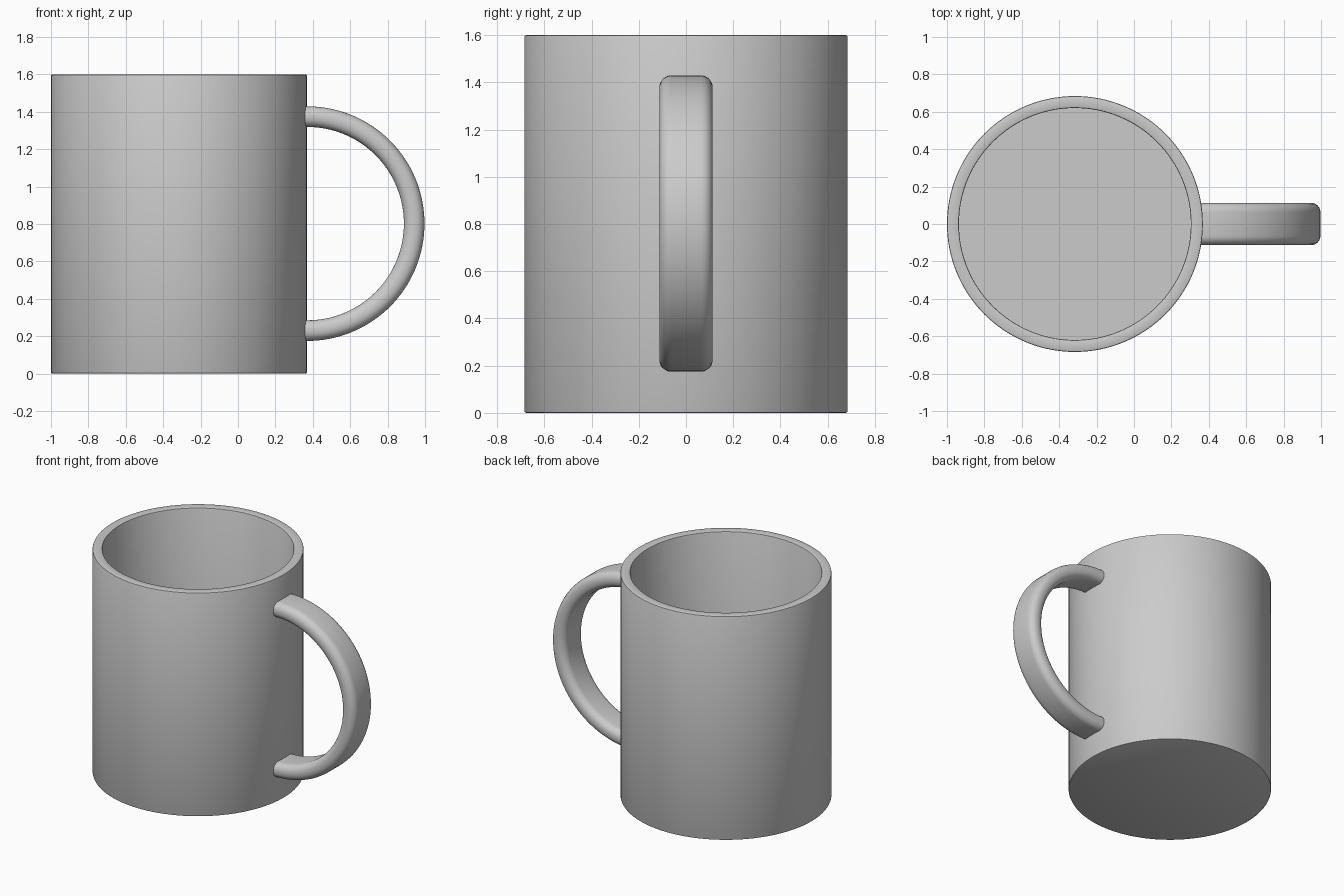
import bpy, bmesh
from math import sin, cos, pi, radians

if "Cube" in bpy.data.objects:
    bpy.data.objects.remove(bpy.data.objects["Cube"])

CX = -0.316            # body axis
R_OUT, R_IN, H, FLOOR = 0.684, 0.62, 1.6, 0.065


def finish(name, bm):
    bmesh.ops.recalc_face_normals(bm, faces=bm.faces)
    mesh = bpy.data.meshes.new(name)
    bm.to_mesh(mesh)
    bm.free()
    ob = bpy.data.objects.new(name, mesh)
    bpy.context.collection.objects.link(ob)
    bpy.ops.object.select_all(action='DESELECT')
    ob.select_set(True)
    bpy.context.view_layer.objects.active = ob
    bpy.ops.object.shade_smooth_by_angle(angle=radians(35))
    return ob


def loft(name, rings):
    """Skin closed rings of points in order and cap both ends."""
    bm = bmesh.new()
    loops = [[bm.verts.new(p) for p in ring] for ring in rings]
    n = len(loops[0])
    for a, b in zip(loops, loops[1:]):
        for i in range(n):
            j = (i + 1) % n
            bm.faces.new((a[i], a[j], b[j], b[i]))
    bm.faces.new(loops[0])
    bm.faces.new(loops[-1])
    return finish(name, bm)


def circle(r, z, n=128):
    return [(CX + r * cos(2 * pi * i / n), r * sin(2 * pi * i / n), z) for i in range(n)]


# Body: outer wall, softened rim, inner wall and floor
B = 0.007
profile = [(R_OUT - B, 0), (R_OUT - 0.3 * B, 0.3 * B), (R_OUT, B),
           (R_OUT, H - B), (R_OUT - 0.3 * B, H - 0.3 * B), (R_OUT - B, H),
           (R_IN + B, H), (R_IN + 0.3 * B, H - 0.3 * B), (R_IN, H - B), (R_IN, FLOOR)]
loft("mug_body", [circle(r, z) for r, z in profile])

# Handle: rounded strap section swept along a half circle, ends sunk into the wall
HX, HZ, HR = 0.37, 0.802, 0.572
HALF_T, HALF_W, CORNER = 0.055, 0.113, 0.05
section = []
for k, (su, sv) in enumerate([(1, 1), (-1, 1), (-1, -1), (1, -1)]):
    for s in range(7):
        a = (k + s / 6) * pi / 2
        section.append((su * (HALF_T - CORNER) + CORNER * cos(a),
                        sv * (HALF_W - CORNER) + CORNER * sin(a)))


def handle_ring(angle, dx=0.0):
    return [(HX + dx + (HR + u) * cos(angle), v, HZ + (HR + u) * sin(angle)) for u, v in section]


rings = [handle_ring(-pi / 2, -0.04)]
rings += [handle_ring(-pi / 2 + pi * i / 64) for i in range(65)]
rings += [handle_ring(pi / 2, -0.04)]
loft("handle", rings)
